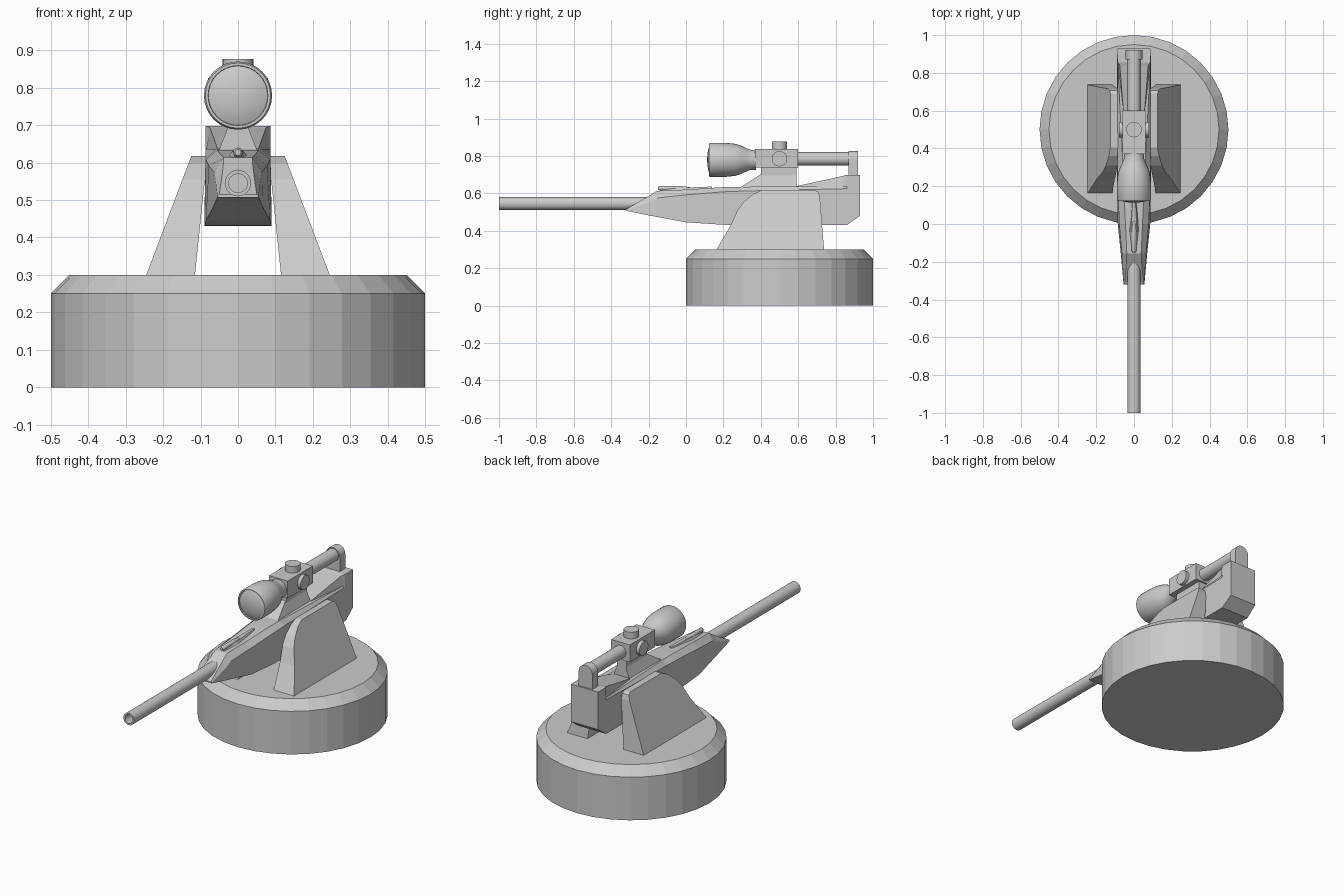
import bpy, bmesh
from math import sin, cos, pi, radians

if "Cube" in bpy.data.objects:
    bpy.data.objects.remove(bpy.data.objects["Cube"])


def loft(name, rings, smooth=False):
    """Join equal-length rings of 3D points and cap both ends."""
    bm = bmesh.new()
    loops = [[bm.verts.new(p) for p in ring] for ring in rings]
    n = len(loops[0])
    for a, b in zip(loops, loops[1:]):
        for i in range(n):
            j = (i + 1) % n
            bm.faces.new((a[i], a[j], b[j], b[i]))
    bm.faces.new(loops[0])
    bm.faces.new(loops[-1])
    bmesh.ops.recalc_face_normals(bm, faces=bm.faces)
    mesh = bpy.data.meshes.new(name)
    bm.to_mesh(mesh)
    bm.free()
    obj = bpy.data.objects.new(name, mesh)
    bpy.context.collection.objects.link(obj)
    if smooth:
        bpy.ops.object.select_all(action='DESELECT')
        bpy.context.view_layer.objects.active = obj
        obj.select_set(True)
        bpy.ops.object.shade_smooth_by_angle(angle=radians(30))
    return obj


def turned(name, profile, axis, centre, sides=24, smooth=False):
    """Lathe (position, radius) pairs about an axis through centre."""
    rings = []
    for t, r in profile:
        ring = []
        for k in range(sides):
            a = 2 * pi * k / sides
            u, v = r * cos(a), r * sin(a)
            off = {'X': (t, u, v), 'Y': (u, t, v), 'Z': (u, v, t)}[axis]
            ring.append([c + o for c, o in zip(centre, off)])
        rings.append(ring)
    return loft(name, rings, smooth)


def mirrored(half):
    """Complete a section given as right-side (x, y, z) points, bottom to top."""
    return half + [(-x, y, z) for x, y, z in reversed(half)]


def box(name, x, y0, y1, z0, z1):
    return loft(name, [mirrored([(x, y, z0), (x, y, z1)]) for y in (y0, y1)])


# Round base with chamfered rim
turned("base", [(0, .5), (.25, .5), (.3, .45)], 'Z', (0, .5, 0), 32)

# Leaning side supports
side = [(.16, .295), (.24, .43), (.275, .51), (.31, .555), (.36, .597), (.405, .617),
        (.69, .617), (.708, .607), (.716, .58), (.738, .295)]


def support_x(z, low, high):
    return low + (high - low) * (z - .3) / .317


for name, s in (("right_support", 1), ("left_support", -1)):
    loft(name, [[(s * support_x(z, lo, hi), y, z) for y, z in side]
                for lo, hi in ((.115, .082), (.245, .125))])

# Gun body: y, bottom width/height, shoulder width/height, top width/height
body = [(-.32, .055, .507, .055, .511, .05, .515),
        (-.2, .066, .482, .06, .55, .04, .585),
        (-.155, .07, .474, .064, .575, .038, .613),
        (0, .086, .445, .078, .592, .045, .62),
        (.2, .09, .432, .086, .608, .055, .633),
        (.3, .09, .43, .087, .612, .058, .635),
        (.86, .09, .43, .087, .625, .087, .637),
        (.93, .087, .48, .087, .625, .087, .637)]
loft("gun_body", [mirrored([(a, y, b), (c, y, d), (e, y, f)])
                  for y, a, b, c, d, e, f in body])

# Raised rear block with sloping front
loft("rear_block", [mirrored([(a, y, .62), (b, y, z)]) for y, a, b, z in
                    ((.59, .06, .055, .638), (.84, .087, .075, .693),
                     (.855, .087, .087, .698), (.93, .087, .087, .698))])

# Hollow barrel
turned("barrel", [(-.15, .035), (-1, .035), (-1, .025), (-.85, .025)],
       'Y', (0, 0, .545), 24, True)

# Front sight: tapered ridge and bead rod
loft("sight_ridge", [mirrored([(w, y, .605), (w * .45, y, z)]) for y, w, z in
                     ((-.14, .018, .618), (-.03, .034, .63), (.14, .014, .636))])
turned("sight_rod", [(-.15, .008), (-.14, .013), (-.03, .013), (.03, .004)],
       'Y', (0, 0, .627), 12, True)

# Scope mount
loft("scope_mount", [mirrored([(a, y0, .625), (a, y1, .625)][:1] + [(b, y1, .702)])
                     for a, b, y0, y1 in ((.054, .024, .28, .40), (.054, .024, .59, .59))])
box("scope_saddle", .03, .40, .59, .695, .75)
box("scope_housing", .06, .37, .60, .738, .838)

# Scope tubes and bell with slightly domed lens
turned("scope_tube", [(.59, .036), (.89, .036)], 'Y', (0, 0, .784), 24, True)
turned("scope_bell", [(.375, .053), (.345, .054), (.325, .061), (.29, .078), (.26, .086),
                      (.21, .091), (.13, .091), (.122, .087), (.122, .08), (.128, .079),
                      (.12, .06), (.115, .035), (.113, .005)],
       'Y', (0, 0, .779), 32, True)

# Adjustment knobs
turned("top_knob", [(.82, .041), (.876, .041)], 'Z', (0, .5, 0), 24, True)
turned("side_knobs", [(-.08, .041), (.08, .041)], 'X', (0, .5, .785), 24, True)

# Arched eyepiece bracket
arch = [(.044, .69)] + [(.044 * cos(a), .782 + .044 * sin(a))
                        for a in (k * pi / 12 for k in range(13))] + [(-.044, .69)]
loft("eyepiece_bracket", [[(x, y, z) for x, z in arch] for y in (.87, .92)])
